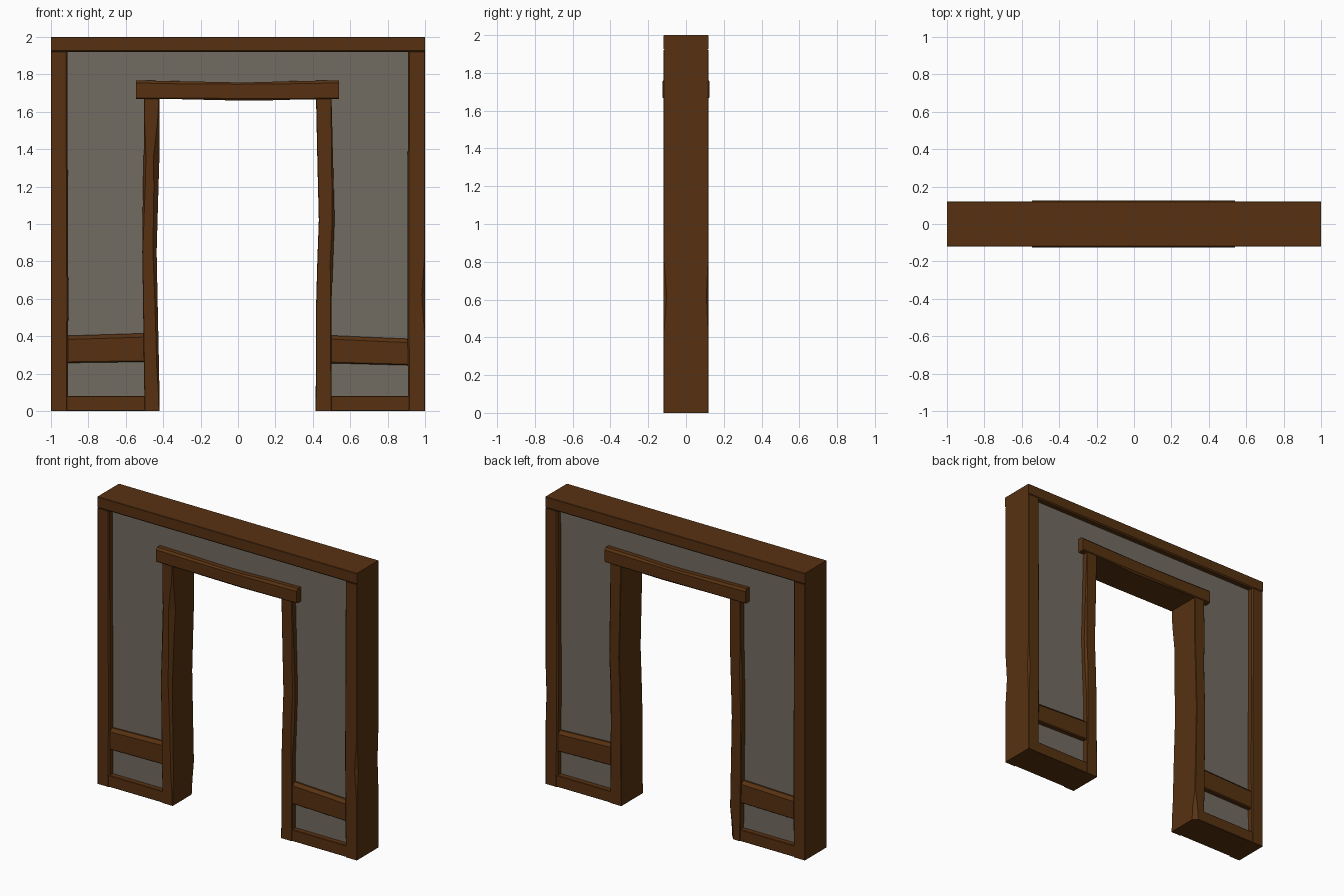
import bpy, bmesh

if "Cube" in bpy.data.objects:
    bpy.data.objects.remove(bpy.data.objects["Cube"])

def material(name, rgb):
    m = bpy.data.materials.new(name)
    m.diffuse_color = (*rgb, 1)
    m.use_nodes = True
    m.node_tree.nodes["Principled BSDF"].inputs["Base Color"].default_value = m.diffuse_color
    return m

wood = material("dark_wood", (0.095, 0.031, 0.0055))
plaster = material("grey_plaster", (0.17, 0.15, 0.119))

def finish(name, bm, mat):
    bmesh.ops.recalc_face_normals(bm, faces=bm.faces)
    me = bpy.data.meshes.new(name)
    bm.to_mesh(me)
    bm.free()
    me.materials.append(mat)
    ob = bpy.data.objects.new(name, me)
    bpy.context.collection.objects.link(ob)
    return ob

def beam(name, axis, half, stations):
    """Hewn timber: each station is (position, low edge, high edge, corner chamfers
    front-low, front-high, back-high, back-low)."""
    bm = bmesh.new()
    rings = []
    for pos, lo, hi, (a, b, c, d) in stations:
        sec = [(lo, -half + a), (lo + a, -half), (hi - b, -half), (hi, -half + b),
               (hi, half - c), (hi - c, half), (lo + d, half), (lo, half - d)]
        rings.append([bm.verts.new((s, y, pos) if axis == 'z' else (pos, y, s))
                      for s, y in sec])
    for r, q in zip(rings, rings[1:]):
        for i in range(8):
            j = (i + 1) % 8
            bm.faces.new((r[i], r[j], q[j], q[i]))
    bm.faces.new(rings[0])
    bm.faces.new(rings[-1])
    return finish(name, bm, wood)

e = 0.003
E = (e, e, e, e)

# outer frame
beam("top_beam", 'x', 0.12, [(-1, 1.92, 2, (.008, e, e, .008)), (1, 1.92, 2, (.008, e, e, .008))])
inL = (e, .008, .008, e)
beam("left_post", 'z', 0.12, [(0, -1, -.91, inL), (.6, -1, -.907, inL),
                              (1.2, -1, -.91, inL), (1.92, -1, -.912, inL)])
inR = (.008, e, e, .008)
beam("right_post", 'z', 0.12, [(0, .91, 1, inR), (.42, .907, 1, inR),
                               (.62, .905, 1, (.008, .018, .012, .008)),
                               (.82, .905, 1, inR), (1.92, .91, 1, inR)])

# door jambs with worn edges
beam("left_jamb", 'z', 0.12, [
    (0, -.50, -.42, (e, e, .03, e)), (.10, -.501, -.42, (e, .006, .022, e)),
    (.22, -.503, -.422, (e, .012, e, e)),
    (.60, -.508, -.43, (e, .015, e, e)), (.85, -.512, -.435, (e, .02, e, .006)),
    (1.20, -.508, -.425, (.012, .025, e, .012)), (1.36, -.504, -.42, (.012, .032, e, e)),
    (1.55, -.502, -.42, (e, .01, e, e)), (1.68, -.502, -.42, E)])
beam("right_jamb", 'z', 0.12, [
    (0, .415, .50, E), (.58, .418, .50, (e, .006, .006, e)),
    (.80, .424, .508, (e, .015, .015, e)), (1.02, .432, .516, (e, .012, .012, e)),
    (1.35, .424, .508, (e, .008, .008, e)), (1.68, .417, .50, E)])

# lintel over the door
H = (.006, .014, .014, .006)
beam("lintel", 'x', 0.125, [
    (-.545, 1.668, 1.768, H), (-.3, 1.667, 1.763, H), (0, 1.66, 1.757, (.012, .01, .01, .012)),
    (.1, 1.659, 1.758, (.012, .01, .01, .012)), (.3, 1.665, 1.764, H), (.54, 1.668, 1.768, H)])

# rails on both sides of the opening
R = (.006, .02, .02, .006)
beam("left_mid_rail", 'x', 0.112, [(-.93, .257, .402, R), (-.48, .263, .416, R)])
beam("right_mid_rail", 'x', 0.112, [(.48, .256, .405, R), (.93, .244, .385, R)])
beam("left_bottom_rail", 'x', 0.117, [(-.93, 0, .08, E), (-.48, 0, .08, E)])
beam("right_bottom_rail", 'x', 0.117, [(.48, 0, .08, E), (.93, 0, .08, E)])

# plaster wall infill, an upside-down U shape
bm = bmesh.new()
pts = [(-.95, .03), (-.46, .03), (-.46, 1.71), (.46, 1.71),
       (.46, .03), (.95, .03), (.95, 1.96), (-.95, 1.96)]
face = bm.faces.new([bm.verts.new((x, -.08, z)) for x, z in pts])
ext = bmesh.ops.extrude_face_region(bm, geom=[face])
bmesh.ops.translate(bm, vec=(0, .16, 0),
                    verts=[v for v in ext["geom"] if isinstance(v, bmesh.types.BMVert)])
finish("wall_panel", bm, plaster)
